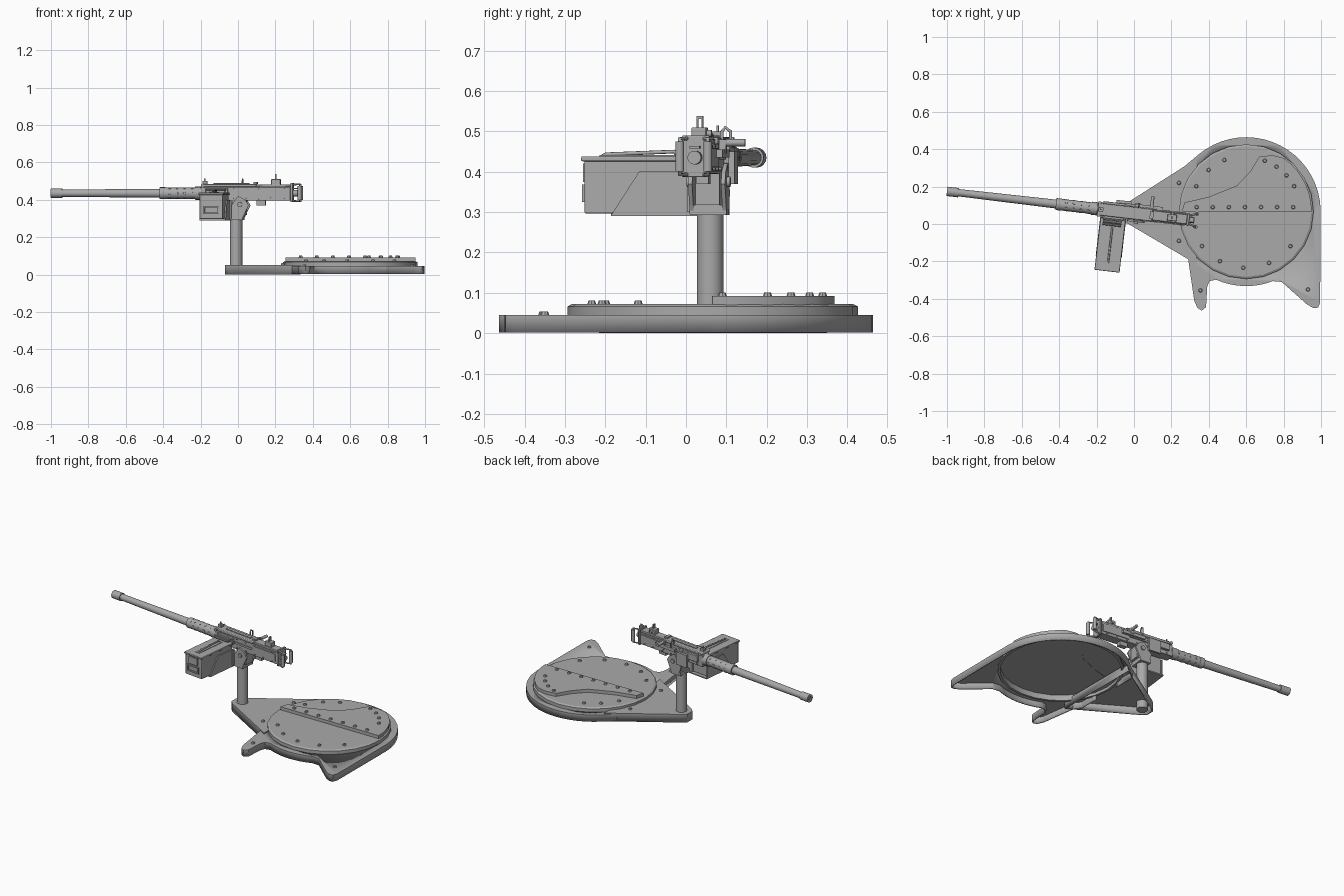
import bpy, bmesh, math
from mathutils import Matrix, Vector

if "Cube" in bpy.data.objects:
    bpy.data.objects.remove(bpy.data.objects["Cube"])

steel = bpy.data.materials.new("grey steel")
steel.use_nodes = True
GREY = (0.4, 0.4, 0.4, 1)
steel.diffuse_color = GREY
steel.node_tree.nodes["Principled BSDF"].inputs["Base Color"].default_value = GREY

CX, CY = 0.6, 0.066           # hatch centre
GUN = Matrix.Translation((0, 0.058, 0)) @ Matrix.Rotation(math.radians(-6.65), 4, "Z")
WORLD = Matrix.Identity(4)


def finish(name, bm, frame, bevel=0):
    bmesh.ops.recalc_face_normals(bm, faces=bm.faces)
    bm.transform(frame)
    me = bpy.data.meshes.new(name)
    bm.to_mesh(me)
    bm.free()
    me.materials.append(steel)
    me.shade_smooth()
    me.set_sharp_from_angle(angle=math.radians(35))
    ob = bpy.data.objects.new(name, me)
    bpy.context.collection.objects.link(ob)
    if bevel:
        mod = ob.modifiers.new("bevel", "BEVEL")
        mod.width, mod.segments = bevel, 2
    return ob


def box(name, x, y, z, frame=GUN, bevel=0):
    bm = bmesh.new()
    bmesh.ops.create_cube(bm, size=1)
    for v in bm.verts:
        v.co = [lim[0] if c < 0 else lim[1] for c, lim in zip(v.co, (x, y, z))]
    return finish(name, bm, frame, bevel)


def rod(name, a, b, r, r2=None, frame=GUN, sides=16):
    a, b = Vector(a), Vector(b)
    bm = bmesh.new()
    rot = (b - a).to_track_quat("Z", "Y").to_matrix().to_4x4()
    bmesh.ops.create_cone(bm, cap_ends=True, segments=sides, radius1=r,
                          radius2=r if r2 is None else r2, depth=(b - a).length,
                          matrix=Matrix.Translation((a + b) / 2) @ rot)
    return finish(name, bm, frame)


def prism(name, pts, lo, hi, axis="z", frame=WORLD, wall=0):
    """Extruded outline; with a wall thickness it becomes a tray open below."""
    place = {"z": lambda p, h: (p[0], p[1], h), "y": lambda p, h: (p[0], h, p[1]),
             "x": lambda p, h: (h, p[0], p[1])}[axis]
    bm = bmesh.new()
    low = [bm.verts.new(place(p, lo)) for p in pts]
    top = [bm.verts.new(place(p, hi)) for p in pts]
    bm.faces.new(top)
    if not wall:
        bm.faces.new(low[::-1])
    for i in range(len(pts)):
        j = (i + 1) % len(pts)
        bm.faces.new((low[i], low[j], top[j], top[i]))
    ob = finish(name, bm, frame)
    if wall:
        mod = ob.modifiers.new("wall", "SOLIDIFY")
        mod.thickness, mod.offset = wall, -1
    return ob


def turned(name, profile, frame, sides=16):
    """Closed profile of (radius, height) spun about z."""
    bm = bmesh.new()
    rings = []
    for i in range(sides):
        t = 2 * math.pi * i / sides
        rings.append([bm.verts.new((r * math.cos(t), r * math.sin(t), z)) for r, z in profile])
    for i in range(sides):
        a, b = rings[i], rings[(i + 1) % sides]
        for k in range(len(profile)):
            n = (k + 1) % len(profile)
            bm.faces.new((a[k], b[k], b[n], a[n]))
    return finish(name, bm, frame)


def arc(r, start, end, n):
    angles = [math.radians(start + (end - start) * i / n) for i in range(n + 1)]
    return [(CX + r * math.cos(t), CY + r * math.sin(t)) for t in angles]


def tube_path(name, pts, r, frame=GUN):
    cu = bpy.data.curves.new(name, "CURVE")
    cu.dimensions, cu.bevel_depth, cu.bevel_resolution = "3D", r, 2
    cu.use_fill_caps = True
    sp = cu.splines.new("POLY")
    sp.points.add(len(pts) - 1)
    for p, co in zip(sp.points, pts):
        p.co = (*(frame @ Vector(co)), 1)
    cu.materials.append(steel)
    bpy.context.collection.objects.link(bpy.data.objects.new(name, cu))


# Hollow base with two feet and a round opening
outline = ([(.26, -.15), (.29, -.19), (.322, -.41), (.338, -.447), (.362, -.463),
            (.385, -.445), (.392, -.33), (.405, -.305)] + arc(.398, 246, 291, 8)
           + [(.79, -.31), (.925, -.43), (.96, -.45), (.985, -.447), (.995, -.42), (.998, 0)]
           + arc(.398, -5, 130, 20) + [(.26, .3)])
base = prism("base_shell", outline, .002, .045, wall=.008)
cutter = rod("opening_cutter", (CX, CY, -.1), (CX, CY, .2), .352, frame=WORLD, sides=32)
cutter.hide_render = True
cutter.hide_viewport = True
cut = base.modifiers.new("opening", "BOOLEAN")
cut.operation, cut.object, cut.solver = "DIFFERENCE", cutter, "EXACT"

# Hollow pillar arm reaching under the hatch
prism("pillar_arm", [(-.07, .035), (-.05, .012), (.335, -.215), (.335, .35), (-.05, .105),
                     (-.07, .085)], 0, .052, wall=.008)

# Hatch: rim, thin sheet and raised half plate
HATCH = Matrix.Translation((CX, CY, 0))
turned("hatch_rim", [(.36, .03), (.36, .066), (.349, .072), (.345, .066), (.345, .03)], HATCH, 24)
rod("hatch_sheet", (CX, CY, .065), (CX, CY, .072), .349, frame=WORLD, sides=24)
prism("hatch_half_plate", [(.255, .065)] + arc(.35, 0, 55, 7)
      + [(.74, .368), (.67, .36), (.62, .28), (.55, .205), (.4, .145), (.27, .115)], .063, .092)


def bolt(x, y, z):
    rod("bolt", (x, y, z), (x, y, z + .009), .011, .008, WORLD, 8)


for i in range(7):
    bolt(.335 + .086 * i, .09, .092)
for t in (70, 56, 42, 28):
    bolt(*arc(.29, t, t, 1)[0], .092)
for t in (113, 132, 153, 218, 242, 267, 294, 322):
    bolt(*arc(.3, t, t, 1)[0], .072)
for x, y, z in ((.355, -.355, .045), (.93, -.35, .045), (.24, .22, .052), (.24, -.09, .052)):
    bolt(x, y, z)

# Pillar and cradle
rod("pillar", (-.01, .06, 0), (-.01, .06, .3), .033, frame=WORLD, sides=24)
box("cradle_base", (-.04, .03), (-.045, .045), (.293, .318))
box("cradle_trough", (-.03, .045), (-.03, .03), (.318, .397))
cheek = [(-.045, .35), (-.025, .293), (.025, .293), (.062, .37), (.045, .4), (.005, .42)]
for s in (-1, 1):
    prism("cradle_cheek", cheek, s * .036, s * .046, "y", GUN)
    rod("cradle_pin", (.015, s * .046, .375), (.015, s * .054, .375), .013)

# Barrel and cooling jacket
rod("barrel", (-1, 0, .435), (-.38, 0, .435), .019, .024)
MUZZLE = Matrix.Translation((-.955, 0, .435)) @ Matrix.Rotation(math.radians(-90), 4, "Y")
turned("muzzle_collar", [(.025, -.01), (.025, .052), (.011, .052), (.011, -.01)], GUN @ MUZZLE)
rod("jacket_collar", (-.42, 0, .435), (-.39, 0, .435), .032)
rod("jacket", (-.39, 0, .435), (-.22, 0, .435), .031)
rod("jacket_rear_collar", (-.23, 0, .435), (-.195, 0, .435), .035)
for i in range(4):
    for k in range(6):
        d = Vector((0, math.cos(k * math.pi / 3), math.sin(k * math.pi / 3)))
        c = Vector((-.365 + .04 * i, 0, .435))
        rod("jacket_hole_rim", c + d * .027, c + d * .032, .008, .007, sides=8)

# Receiver
box("receiver", (-.2, .285), (-.03, .03), (.395, .468), bevel=.003)
box("top_cover", (-.19, .1), (-.033, .033), (.468, .485), bevel=.004)
box("rear_cover", (.1, .285), (-.026, .026), (.468, .482), bevel=.003)
box("feed_block", (-.17, -.05), (-.045, .045), (.42, .462), bevel=.003)
box("feed_cover_rib", (-.13, .06), (-.01, .01), (.485, .49))
box("front_sight_base", (-.19, -.165), (-.012, .012), (.485, .5))
box("front_sight_post", (-.182, -.174), (-.003, .003), (.5, .515))
box("cover_latch", (.085, .105), (-.02, .02), (.485, .494))
for s in (-1, 1):
    box("side_plate", (.1, .275), (s * .03, s * .035), (.412, .458))
    box("side_rail", (-.04, .1), (s * .03, s * .037), (.43, .442))
    for i in range(7):
        for z in (.406, .462):
            u = -.16 + .068 * i
            rod("receiver_rivet", (u, s * .029, z), (u, s * .036, z), .005, sides=8)
rod("cover_hinge", (-.185, -.04, .476), (-.185, .04, .476), .01)
box("trigger_housing", (.1, .15), (-.015, .015), (.37, .395))

# Rear sight
box("rear_sight_base", (.18, .23), (-.018, .018), (.48, .51), bevel=.003)
for s in (-1, 1):
    box("rear_sight_leaf", (.2, .207), (s * .004, s * .008), (.51, .535))
box("rear_sight_bridge", (.2, .207), (-.008, .008), (.531, .538))
rod("sight_knob", (.205, .018, .495), (.205, .03, .495), .009)

# Charging handle and carrying loop on the far side
box("charging_slide", (0, .15), (.035, .05), (.435, .455))
rod("charging_handle", (.09, .045, .472), (.09, .1, .472), .009)
box("charging_bracket", (.08, .1), (.035, .053), (.445, .48))
tube_path("cover_loop", [(.02, .034, .48), (.02, .034, .5), (.02, .042, .51),
                         (.02, .055, .5), (.02, .055, .46)], .004)
box("ejector_chute", (-.1, -.02), (.045, .06), (.37, .45))

# Back plate and spade grips
box("back_plate", (.285, .298), (-.034, .034), (.387, .49), bevel=.003)
rod("buffer_tube", (.298, 0, .435), (.325, 0, .435), .017)
box("thumb_trigger", (.298, .32), (-.012, .012), (.458, .464))
for s in (-1, 1):
    tube_path("grip_frame", [(.295, s * .022, .482), (.335, s * .035, .482),
                             (.335, s * .035, .393), (.295, s * .022, .393)], .005)
    rod("spade_grip", (.335, s * .035, .4), (.335, s * .035, .475), .011)

# Ammunition box, tray and feed
U = (-.17, -.045)
box("ammo_box", U, (-.317, -.05), (.297, .43), bevel=.003)
box("ammo_lid", (U[0] - .005, U[1] + .005), (-.325, -.045), (.426, .438), bevel=.003)
tube_path("lid_handle", [(-.107, -.28, .438), (-.107, -.27, .443),
                         (-.107, -.1, .45), (-.107, -.09, .438)], .005)
box("lid_rib", (-.122, -.092), (-.285, -.08), (.438, .441))
box("latch_plate", (-.14, -.075), (-.324, -.317), (.375, .42))
for z in (.325, .36):
    box("latch_bar", (-.15, -.065), (-.325, -.317), (z, z + .008))
for u in (-.15, -.073):
    box("latch_side", (u, u + .008), (-.325, -.317), (.325, .368))
panel = [(-.25, .292), (-.18, .4), (-.04, .4), (-.04, .292)]
for a, b in ((U[0] - .007, U[0]), (U[1], U[1] + .007)):
    prism("tray_side", panel, a, b, "x", GUN)
box("tray_floor", (U[0] - .007, U[1] + .007), (-.25, -.03), (.29, .297))
box("tray_bracket", (-.06, -.03), (-.06, -.036), (.3, .39))
box("feed_chute", (-.15, -.065), (-.06, -.03), (.425, .45))
for i in range(4):
    v = -.034 - .014 * i
    rod("cartridge", (-.16, v, .452), (-.06, v, .452), .006, sides=8)
